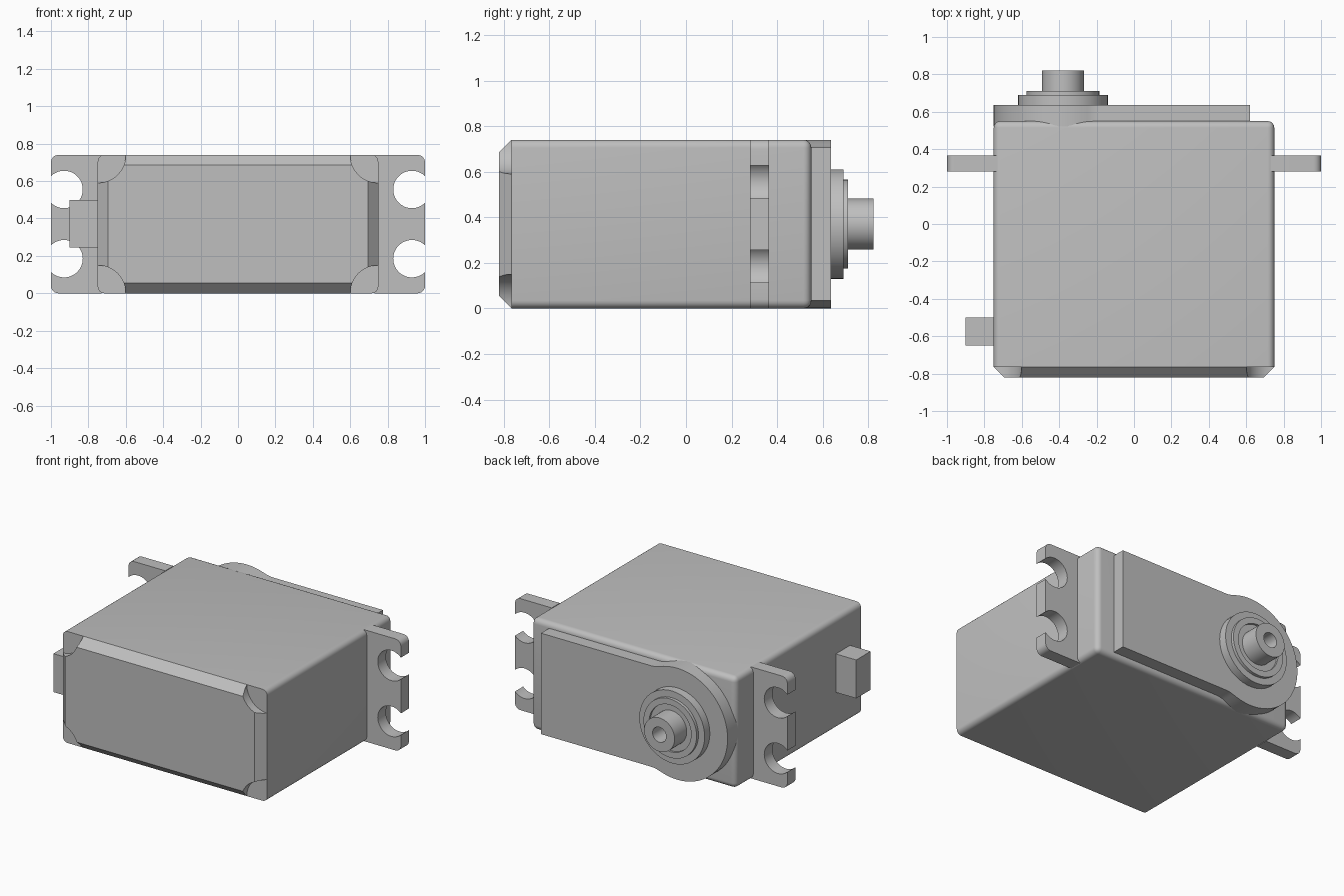
import bpy, bmesh
from math import sin, cos, radians, degrees, acos, tau

if "Cube" in bpy.data.objects:
    bpy.data.objects.remove(bpy.data.objects["Cube"], do_unlink=True)

grey = bpy.data.materials.new("plain_grey")
grey.use_nodes = True
grey.diffuse_color = (0.52, 0.52, 0.52, 1)
grey.node_tree.nodes["Principled BSDF"].inputs["Base Color"].default_value = grey.diffuse_color

W, H, MID = 0.75, 0.74, 0.37      # half width, height, middle height
FRONT, SEAM, BACK = -0.82, -0.765, 0.55
SHAFT_X = -0.38


def finish(name, bm):
    bmesh.ops.recalc_face_normals(bm, faces=bm.faces)
    mesh = bpy.data.meshes.new(name)
    bm.to_mesh(mesh)
    bm.free()
    mesh.materials.append(grey)
    ob = bpy.data.objects.new(name, mesh)
    bpy.context.collection.objects.link(ob)
    return ob


def smooth(ob):
    bpy.ops.object.select_all(action='DESELECT')
    ob.select_set(True)
    bpy.context.view_layer.objects.active = ob
    bpy.ops.object.shade_smooth_by_angle(angle=radians(32))


def arc(cx, cz, r, a, b, n=12):
    """Points on an arc from angle a to b, in degrees."""
    angles = [radians(a + (b - a) * i / n) for i in range(n + 1)]
    return [(cx + r * cos(t), cz + r * sin(t)) for t in angles]


def prism(name, outline, y0, y1):
    """Extrude an x-z outline along y."""
    bm = bmesh.new()
    face = bm.faces.new([bm.verts.new((x, y0, z)) for x, z in outline])
    ext = bmesh.ops.extrude_face_region(bm, geom=[face])
    moved = [v for v in ext["geom"] if isinstance(v, bmesh.types.BMVert)]
    bmesh.ops.translate(bm, verts=moved, vec=(0, y1 - y0, 0))
    return finish(name, bm)


def box(name, x0, x1, y0, y1, z0, z1):
    return prism(name, [(x0, z0), (x1, z0), (x1, z1), (x0, z1)], y0, y1)


# Main case: long edges and rear edges rounded, front edge square
case = box("case", -W, W, SEAM, BACK, 0, H)
bm = bmesh.new()
bm.from_mesh(case.data)
edges = [e for e in bm.edges if max(v.co.y for v in e.verts) > BACK - 0.01]
bmesh.ops.bevel(bm, geom=edges, offset=0.035, segments=5, profile=0.5, affect='EDGES')
bm.to_mesh(case.data)
bm.free()
smooth(case)

# Front cover: chamfered slab with a round pocket cut out of each corner
cover = box("front_cover", -W, W, SEAM, FRONT, 0, H)
for v in cover.data.vertices:
    if v.co.y < FRONT + 0.01:
        v.co.x *= (W - 0.055) / W
        v.co.z = MID + (v.co.z - MID) * (MID - 0.055) / MID
bpy.context.view_layer.objects.active = cover
for x in (-W, W):
    for z in (0, H):
        cutter = prism("pocket_cutter", arc(x, z, 0.15, 0, 352.5, 47), -1, -0.7)
        cutter.hide_render = True
        mod = cover.modifiers.new("pocket", 'BOOLEAN')
        mod.operation = 'DIFFERENCE'
        mod.solver = 'EXACT'
        mod.object = cutter
        bpy.ops.object.modifier_apply(modifier=mod.name)
        bpy.data.objects.remove(cutter, do_unlink=True)
smooth(cover)

# Mounting ears with two open screw holes each
gap = degrees(acos(0.7))
ear = [(W - 0.02, 0)] + arc(0.96, 0.04, 0.04, -90, 0, 6)
for z in (0.185, 0.555):
    ear += arc(0.93, z, 0.1, -gap, gap - 360, 32)
ear += arc(0.96, H - 0.04, 0.04, 0, 90, 6) + [(W - 0.02, H)]
for side, sign in (("left", 1), ("right", -1)):
    smooth(prism(side + "_mounting_ear", [(sign * x, z) for x, z in ear], 0.28, 0.365))

# Gear cover on the rear: round boss blended into a long plate
upper = arc(SHAFT_X + 0.197, 0.905, 0.2, -90, -110.2, 6)
boss = arc(SHAFT_X, MID, MID, 69.8, 290.2, 48)
lower = [(x, H - z) for x, z in reversed(upper)]
plate = [(0.62, 0.035), (0.62, 0.705)] + upper + boss[1:-1] + lower
smooth(prism("gear_cover", plate, BACK - 0.03, 0.635))

# Stepped collar and hollow output shaft, turned around the y axis
profile = [(0.24, 0.62), (0.24, 0.69), (0.195, 0.69), (0.195, 0.71), (0.155, 0.71),
           (0.155, 0.695), (0.112, 0.695), (0.112, 0.822), (0.05, 0.822),
           (0.05, 0.7), (0, 0.7)]
bm = bmesh.new()
verts = [bm.verts.new((SHAFT_X + r, y, MID)) for r, y in profile]
line = [bm.edges.new(pair) for pair in zip(verts, verts[1:])]
bmesh.ops.spin(bm, geom=verts + line, cent=(SHAFT_X, 0, MID), axis=(0, 1, 0),
               angle=tau, steps=48)
bmesh.ops.remove_doubles(bm, verts=bm.verts, dist=0.0005)
smooth(finish("output_shaft", bm))

# Cable outlet block on the right side
box("cable_outlet", -0.9, -W + 0.02, -0.65, -0.5, 0.245, 0.5)
